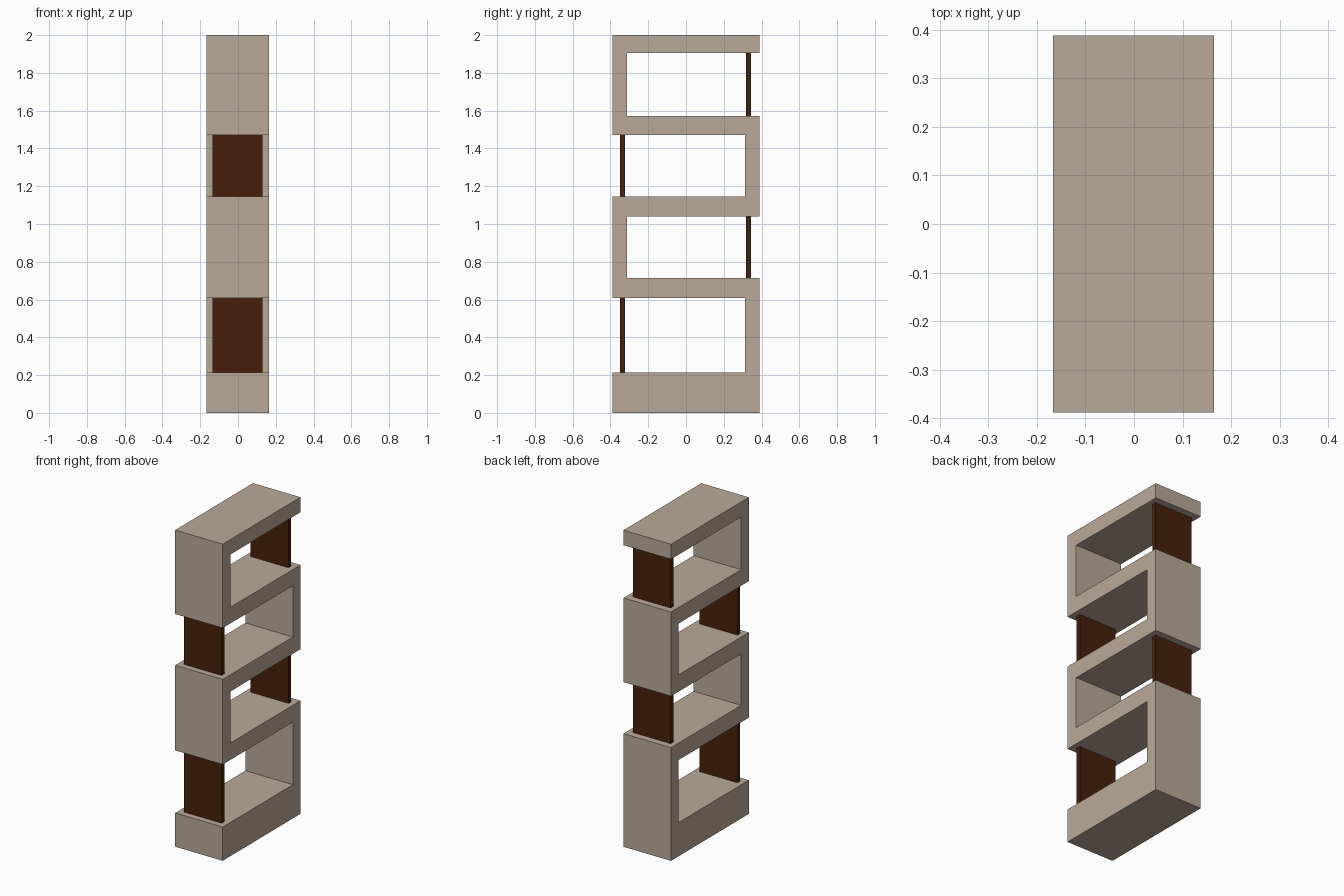
import bpy
import bmesh

cube = bpy.data.objects.get("Cube")
if cube:
    bpy.data.objects.remove(cube, do_unlink=True)


def material(name, rgb):
    mat = bpy.data.materials.new(name)
    mat.use_nodes = True
    mat.diffuse_color = (*rgb, 1)
    bsdf = next(n for n in mat.node_tree.nodes if n.type == "BSDF_PRINCIPLED")
    bsdf.inputs["Base Color"].default_value = (*rgb, 1)
    return mat


def extrude_profile(name, profile, x0, x1, mat):
    """Extrude a closed (y, z) outline from x0 to x1."""
    bm = bmesh.new()
    face = bm.faces.new([bm.verts.new((x0, y, z)) for y, z in profile])
    result = bmesh.ops.extrude_face_region(bm, geom=[face])
    moved = [v for v in result["geom"] if isinstance(v, bmesh.types.BMVert)]
    bmesh.ops.translate(bm, verts=moved, vec=(x1 - x0, 0, 0))
    bmesh.ops.recalc_face_normals(bm, faces=bm.faces)
    mesh = bpy.data.meshes.new(name)
    bm.to_mesh(mesh)
    bm.free()
    mesh.materials.append(mat)
    obj = bpy.data.objects.new(name, mesh)
    bpy.context.collection.objects.link(obj)
    return obj


pale_wood = material("pale wood", (0.49, 0.40, 0.314))
dark_wood = material("dark wood", (0.061, 0.0144, 0.0037))

DEPTH = 0.388     # half depth of the shelves
INNER = 0.312     # inner face of the upright walls
# Open bays from bottom to top: (floor, ceiling)
bays = [(0.213, 0.608), (0.715, 1.04), (1.146, 1.47), (1.572, 1.905)]

# Winding frame: bays open alternately to the front and the back
front_edge, back_edge = [(-DEPTH, 0)], [(DEPTH, 0)]
for i, (low, high) in enumerate(bays):
    side = -1 if i % 2 == 0 else 1
    edge = front_edge if side < 0 else back_edge
    edge += [(side * DEPTH, low), (-side * INNER, low),
             (-side * INNER, high), (side * DEPTH, high)]
front_edge.append((-DEPTH, 2))
back_edge.append((DEPTH, 2))
extrude_profile("winding_shelf_frame", back_edge + front_edge[::-1],
                -0.167, 0.165, pale_wood)

# Thin dark panels closing part of the open side of each bay
for i, (low, high) in enumerate(bays):
    y0, y1 = (-0.349, -0.322) if i % 2 == 0 else (0.318, 0.345)
    outline = [(y0, low), (y1, low), (y1, high), (y0, high)]
    extrude_profile(f"support_panel_{i + 1}", outline, -0.134, 0.13, dark_wood)
